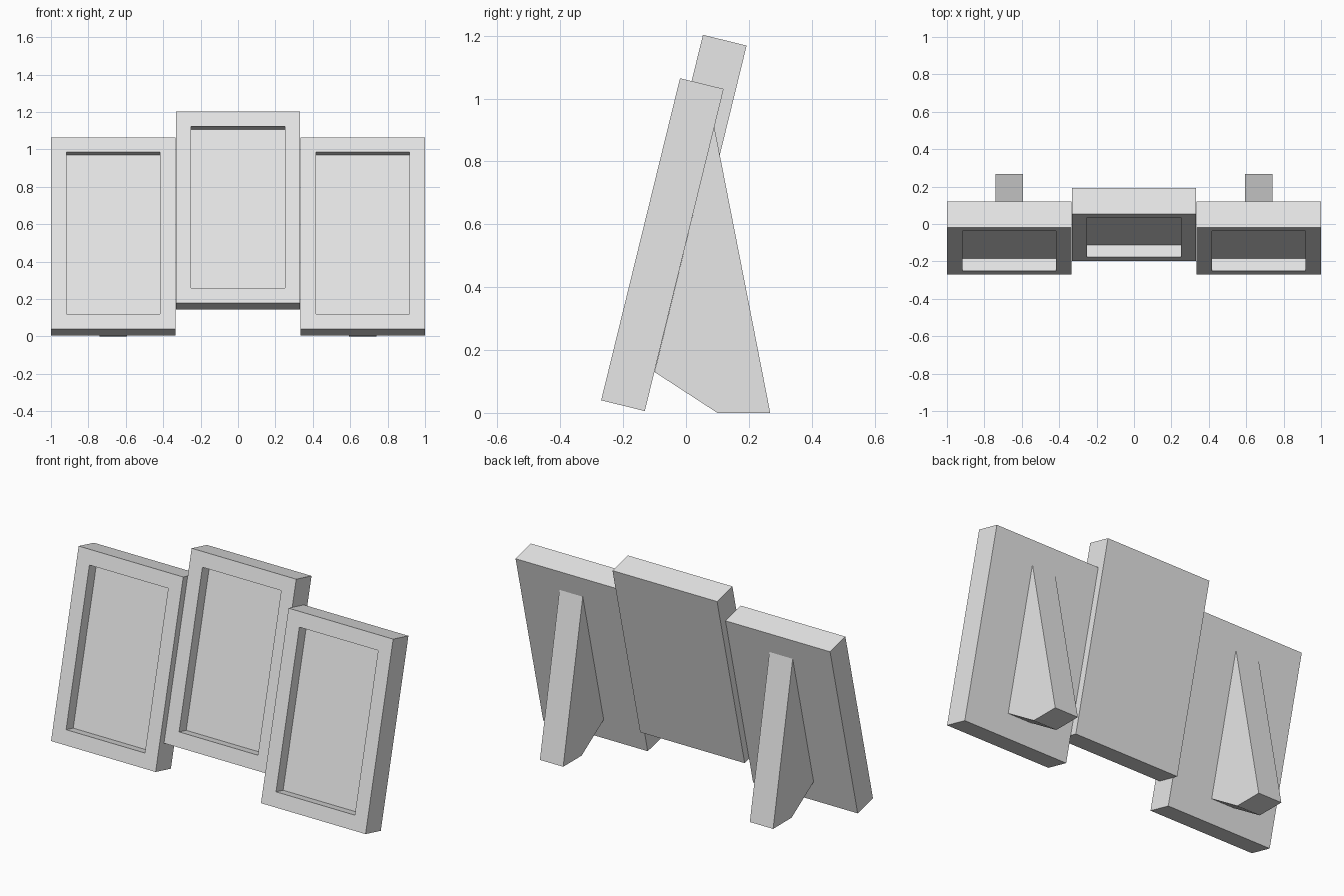
import bpy, bmesh, math
from mathutils import Vector, Matrix

if "Cube" in bpy.data.objects:
    bpy.data.objects.remove(bpy.data.objects["Cube"])

grey = bpy.data.materials.new("plain_grey")
grey.diffuse_color = (0.8, 0.8, 0.8, 1)
grey.use_nodes = True
grey.node_tree.nodes["Principled BSDF"].inputs["Base Color"].default_value = grey.diffuse_color

TILT = math.radians(-13.76)
WIDTH, THICK, HEIGHT = 0.665, 0.143, 1.055
BORDER, RECESS = 0.082, 0.067


def finish(bm, name):
    bmesh.ops.recalc_face_normals(bm, faces=bm.faces)
    mesh = bpy.data.meshes.new(name)
    bm.to_mesh(mesh)
    bm.free()
    mesh.materials.append(grey)
    obj = bpy.data.objects.new(name, mesh)
    bpy.context.collection.objects.link(obj)
    return obj


def frame_panel(name, x, y, z):
    """Leaning slab with a recessed front; (x, y, z) is its front bottom edge centre."""
    bm = bmesh.new()
    bmesh.ops.create_cube(bm, size=1)
    bmesh.ops.scale(bm, vec=(WIDTH, THICK, HEIGHT), verts=bm.verts)
    bmesh.ops.translate(bm, vec=(0, THICK / 2, HEIGHT / 2), verts=bm.verts)
    bm.normal_update()
    front = min(bm.faces, key=lambda f: f.calc_center_median().y)
    bmesh.ops.inset_individual(bm, faces=[front], thickness=BORDER, use_even_offset=True)
    inner = bmesh.ops.extrude_discrete_faces(bm, faces=[front])["faces"][0]
    bmesh.ops.translate(bm, vec=(0, RECESS, 0), verts=inner.verts)
    # lean the panel back and set it in place
    bm.transform(Matrix.Translation((x, y, z)) @ Matrix.Rotation(TILT, 4, 'X'))
    return finish(bm, name)


def easel_leg(name, x, width=0.148):
    """Wedge-shaped rear support, a side profile extruded across x."""
    profile = [(-0.10, 0.13), (0.10, 0.0), (0.268, 0.0), (0.09, 0.91)]
    bm = bmesh.new()
    face = bm.faces.new([bm.verts.new((x - width / 2, y, z)) for y, z in profile])
    new = bmesh.ops.extrude_face_region(bm, geom=[face])["geom"]
    bmesh.ops.translate(bm, vec=(width, 0, 0),
                        verts=[v for v in new if isinstance(v, bmesh.types.BMVert)])
    return finish(bm, name)


# outer frames with their rear legs
for side, x in (("left", -0.6675), ("right", 0.6675)):
    frame_panel(side + "_frame", x, -0.27, 0.04)
    easel_leg(side + "_rear_leg", x)

# raised middle frame
frame_panel("middle_frame", 0, -0.197, 0.178)
